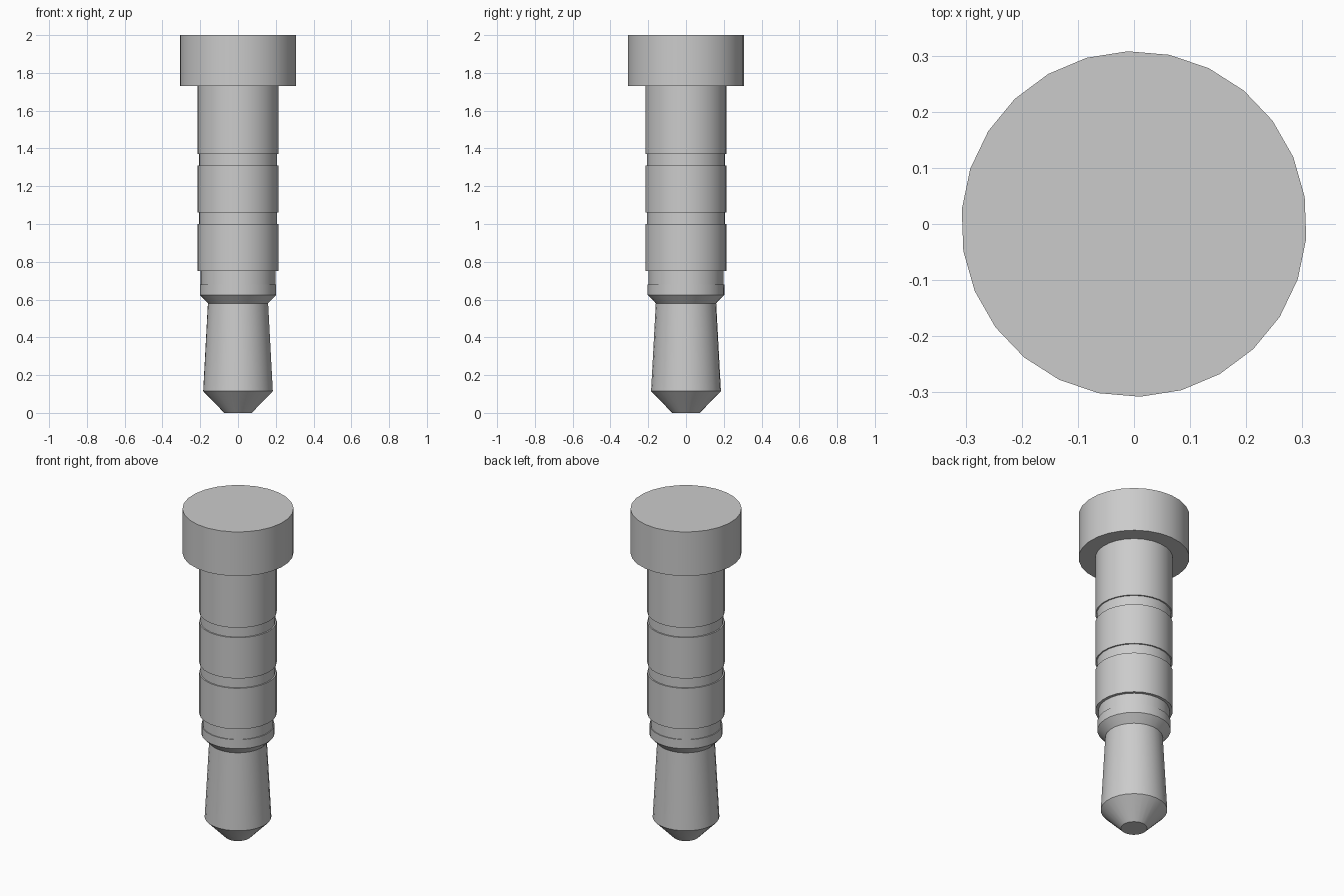
import bpy
import bmesh
import math
from mathutils import Matrix

cube = bpy.data.objects.get("Cube")
if cube:
    bpy.data.objects.remove(cube, do_unlink=True)

SIDES = 26
PHASE = math.radians(9)

grey = bpy.data.materials.new("light_grey")
grey.use_nodes = True
colour = (0.6, 0.6, 0.6, 1)
grey.diffuse_color = colour
grey.node_tree.nodes["Principled BSDF"].inputs["Base Color"].default_value = colour


def lathe(name, profile):
    """Turn a (radius, height) profile, listed top to bottom, around z."""
    bm = bmesh.new()
    verts = [bm.verts.new((r, 0, z)) for r, z in profile]
    edges = [bm.edges.new(pair) for pair in zip(verts, verts[1:])]
    bmesh.ops.spin(bm, geom=verts + edges, cent=(0, 0, 0), axis=(0, 0, 1),
                   angle=math.tau, steps=SIDES, use_merge=True)
    bmesh.ops.remove_doubles(bm, verts=bm.verts, dist=0.0001)
    bmesh.ops.rotate(bm, verts=bm.verts, matrix=Matrix.Rotation(PHASE, 3, "Z"))
    # Face normals away from the axis, or along z on flat rings
    bmesh.ops.recalc_face_normals(bm, faces=bm.faces)
    wall = max(bm.faces, key=lambda f: f.calc_center_median().xy.length
               if abs(f.normal.z) < 0.5 else 0)
    if wall.normal.dot(wall.calc_center_median()) < 0:
        bmesh.ops.reverse_faces(bm, faces=bm.faces)
    mesh = bpy.data.meshes.new(name)
    bm.to_mesh(mesh)
    bm.free()
    mesh.materials.append(grey)
    obj = bpy.data.objects.new(name, mesh)
    bpy.context.collection.objects.link(obj)
    bpy.ops.object.select_all(action="DESELECT")
    obj.select_set(True)
    bpy.context.view_layer.objects.active = obj
    bpy.ops.object.shade_smooth_by_angle(angle=math.radians(25))
    return obj


BODY, GROOVE, COLLAR = 0.215, 0.207, 0.203

# Wide head at the top
lathe("head", [(0, 2), (0.308, 2), (0.308, 1.73), (BODY, 1.73)])

# Shaft with two shallow ring grooves
shaft = [(BODY, 1.73)]
for top, bottom in ((1.37, 1.31), (1.06, 1.0)):
    shaft += [(BODY, top), (GROOVE, top), (GROOVE, bottom), (BODY, bottom)]
lathe("grooved_shaft", shaft + [(BODY, 0.75), (0.198, 0.75)])

# Stepped collar narrowing to the neck
lathe("collar", [(0.198, 0.75), (0.198, 0.68), (COLLAR, 0.68),
                 (COLLAR, 0.625), (0.16, 0.58)])

# Flared neck ending in a blunt conical tip
lathe("neck_and_tip", [(0.16, 0.58), (0.185, 0.115), (0.073, 0), (0, 0)])
